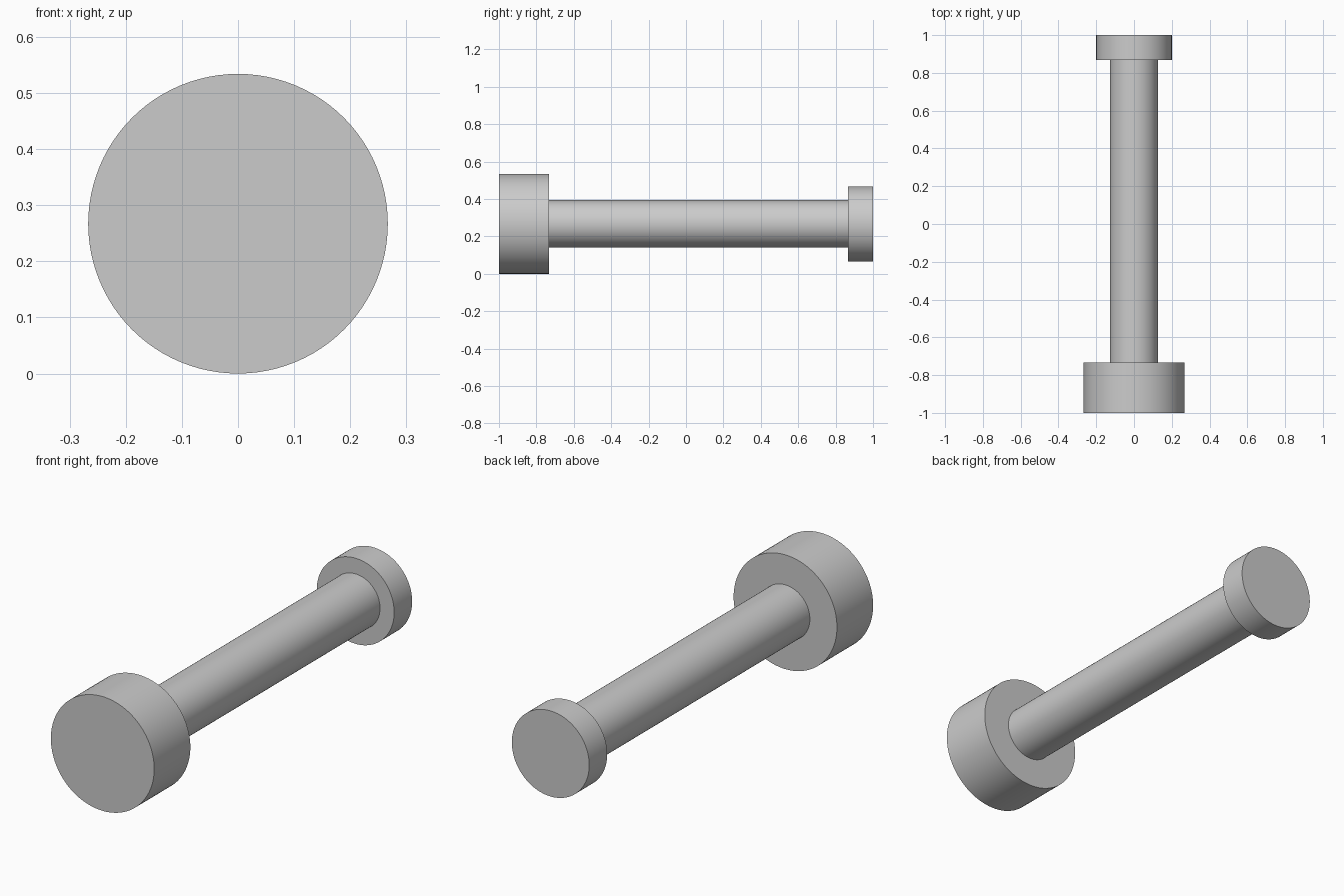
import bpy
import math

cube = bpy.data.objects.get("Cube")
if cube:
    bpy.data.objects.remove(cube, do_unlink=True)

# Single plain grey
grey = bpy.data.materials.new("plain grey")
grey.use_nodes = True
colour = (0.6, 0.6, 0.6, 1)
grey.diffuse_color = colour
grey.node_tree.nodes["Principled BSDF"].inputs["Base Color"].default_value = colour

HEAD_RADIUS = 0.267
AXIS_HEIGHT = HEAD_RADIUS


def cylinder(name, radius, y_start, y_end, fill="NGON"):
    """Smooth round bar lying along the y axis."""
    bpy.ops.mesh.primitive_cylinder_add(
        vertices=96, radius=radius, depth=y_end - y_start, end_fill_type=fill,
        location=(0, (y_start + y_end) / 2, AXIS_HEIGHT),
        rotation=(math.pi / 2, 0, 0))
    part = bpy.context.object
    part.name = name
    part.data.materials.append(grey)
    bpy.ops.object.transform_apply(location=False, rotation=True, scale=True)
    bpy.ops.object.shade_smooth_by_angle(angle=math.radians(30))
    return part


# Large front head, slim shaft, small back collar
cylinder("front_head", HEAD_RADIUS, -1, -0.733)
cylinder("shaft", 0.127, -0.735, 0.869, fill="NOTHING")
cylinder("back_collar", 0.2, 0.867, 1)
